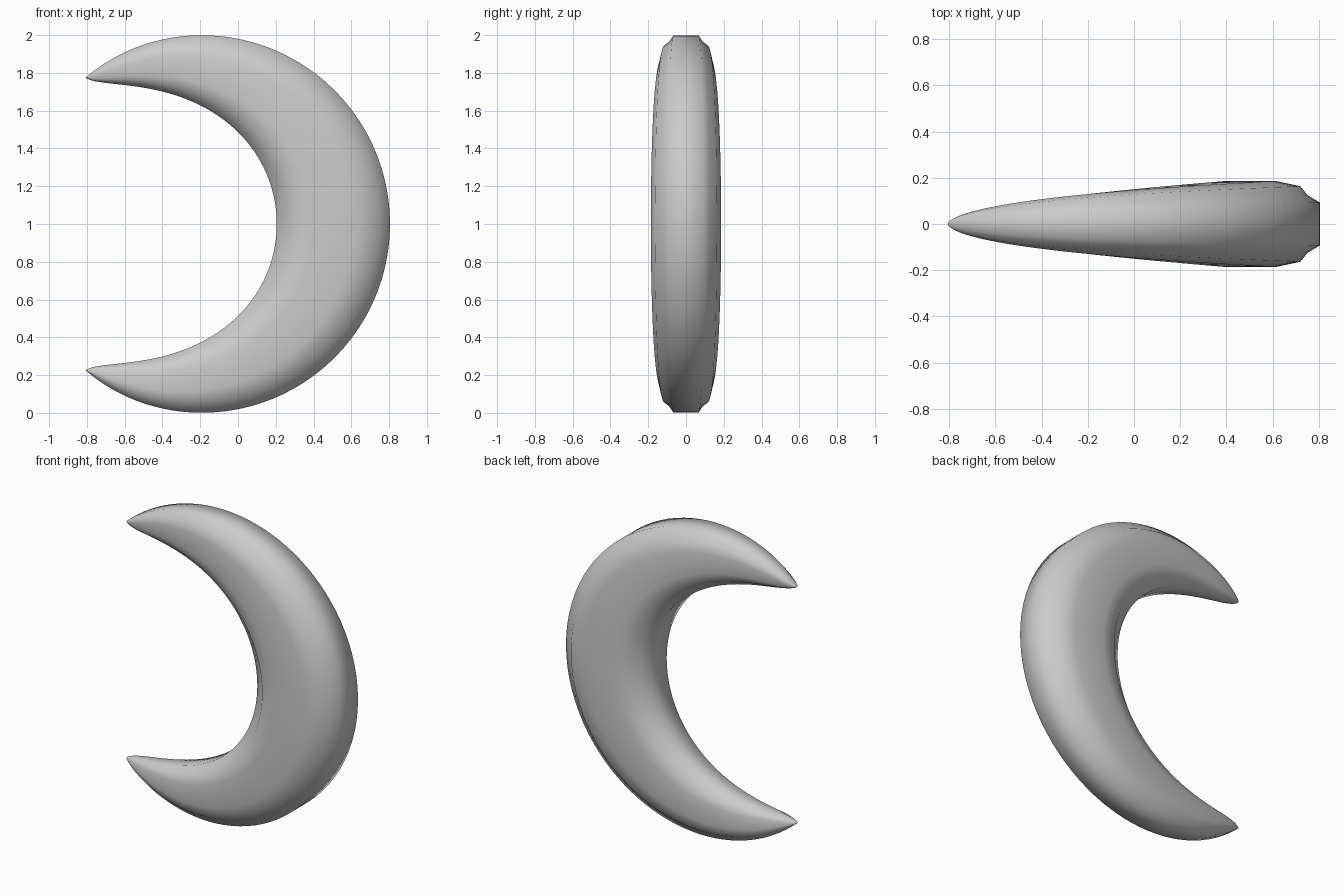
import bpy, bmesh
from math import sin, cos, pi, radians

if "Cube" in bpy.data.objects:
    bpy.data.objects.remove(bpy.data.objects["Cube"])

CX, CZ = -0.195, 1.0        # centre of the outer arc
TIP = radians(128.3)        # half sweep of the crescent
WIDTH, DEPTH = 0.60, 0.186  # size of the cross-section in the middle
STEPS = 96

# Quarter of the cross-section: (radial -1..1, depth 0..1), rounded lozenge with flat rims
quarter = [(1.0, 0.5), (0.823, 0.67), (0.717, 0.88), (0.367, 1.0)]
half = quarter + [(-a, b) for a, b in reversed(quarter)]
section = half + [(a, -b) for a, b in reversed(half)]


def place(t, a, b):
    """Point of the section (a, b) at position t (-1..1) along the crescent."""
    taper = max(0.0, 1 - t * t)
    outer = 1.0 - 0.013 * t ** 8
    width = WIDTH * taper ** 0.7
    r = outer - width * (1 - a) / 2
    ang = t * TIP
    return (CX + r * cos(ang), b * DEPTH * taper ** 0.53, CZ + r * sin(ang))


bm = bmesh.new()
# Rings along the arc, closer together towards the tips
rings = []
for i in range(1, STEPS):
    t = sin(-pi / 2 + pi * i / STEPS)
    rings.append([bm.verts.new(place(t, a, b)) for a, b in section])
n = len(section)
for r0, r1 in zip(rings, rings[1:]):
    for j in range(n):
        k = (j + 1) % n
        bm.faces.new((r0[j], r0[k], r1[k], r1[j]))

# Pointed tips
for t, ring in ((-1, rings[0]), (1, rings[-1])):
    tip = bm.verts.new(place(t, 1, 0))
    for j in range(n):
        bm.faces.new((tip, ring[j], ring[(j + 1) % n]))

bmesh.ops.recalc_face_normals(bm, faces=bm.faces)
for f in bm.faces:
    f.smooth = True

mesh = bpy.data.meshes.new("crescent")
bm.to_mesh(mesh)
bm.free()
crescent = bpy.data.objects.new("crescent", mesh)
bpy.context.collection.objects.link(crescent)
